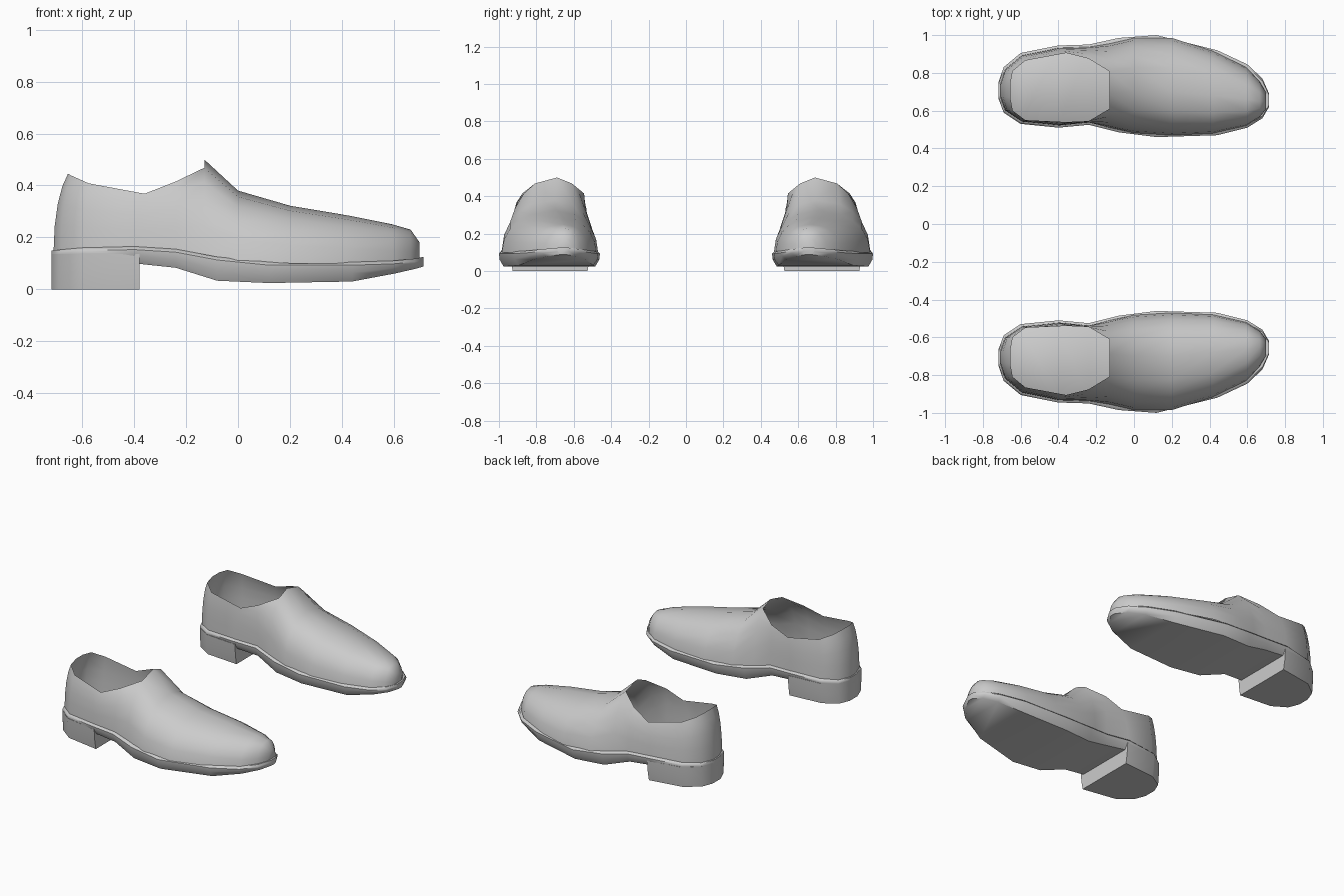
import bpy
import bmesh
from math import sin, cos, radians

if "Cube" in bpy.data.objects:
    bpy.data.objects.remove(bpy.data.objects["Cube"], do_unlink=True)

grey = bpy.data.materials.new("plain grey")
grey.use_nodes = True
grey.diffuse_color = (0.6, 0.6, 0.6, 1)
grey.node_tree.nodes["Principled BSDF"].inputs["Base Color"].default_value = (0.6, 0.6, 0.6, 1)

# Sole outline per station, heel to toe: x, inner y, outer y, underside z, welt z
SOLE = [
    (-.718, .665, .75, .10, .150), (-.69, .59, .83, .10, .152),
    (-.60, .53, .905, .10, .160), (-.40, .51, .945, .10, .165),
    (-.24, .525, .95, .083, .155), (-.08, .485, .985, .033, .125),
    (.12, .46, 1.0, .024, .105), (.44, .47, .92, .030, .105),
    (.60, .51, .845, .060, .110), (.68, .56, .77, .078, .118),
    (.715, .62, .69, .088, .125),
]
# Opening edge beside the heel stations: x, inner y, outer y, z
RIM = [(-.655, .67, .74, .445), (-.642, .60, .81, .438), (-.575, .55, .865, .408),
       (-.36, .54, .905, .368), (-.24, .545, .875, .415)]
# Vamp sections: x, inner y, outer y, base z, ridge y, ridge z
VAMP = [(-.13, .51, .955, .13, .69, .50), (0, .482, .985, .11, .70, .38),
        (.20, .47, .985, .10, .70, .322), (.42, .48, .915, .10, .68, .285),
        (.595, .52, .83, .105, .66, .25), (.665, .565, .755, .11, .65, .23),
        (.70, .61, .695, .115, .65, .18)]
ANGLES = [radians(a) for a in (0, 18, 34, 50, 66, 90)]


def lerp(a, b, t):
    return a + (b - a) * t


def finish(name, bm, angle):
    """Turn the mesh into a smooth object mirrored into a left and right pair."""
    bmesh.ops.remove_doubles(bm, verts=bm.verts, dist=1e-5)
    bmesh.ops.recalc_face_normals(bm, faces=bm.faces)
    mesh = bpy.data.meshes.new(name)
    bm.to_mesh(mesh)
    bm.free()
    mesh.materials.append(grey)
    obj = bpy.data.objects.new(name, mesh)
    bpy.context.collection.objects.link(obj)
    mirror = obj.modifiers.new("pair", 'MIRROR')
    mirror.use_axis = (False, True, False)
    mirror.use_mirror_merge = False
    bpy.ops.object.select_all(action='DESELECT')
    obj.select_set(True)
    bpy.context.view_layer.objects.active = obj
    bpy.ops.object.shade_smooth_by_angle(angle=radians(angle))
    return obj


def loft(bm, sections, closed=False):
    """Skin neighbouring point lists; the shorter list sets the strip length."""
    rows = [[bm.verts.new(p) for p in s] for s in sections]
    for a, b in zip(rows, rows[1:]):
        n = min(len(a), len(b))
        for i in range(n if closed else n - 1):
            j = (i + 1) % n
            bm.faces.new((a[i], a[j], b[j], b[i]))
    return rows


# Upper: one column of points per station, running round the heel from toe to toe
def vamp_column(s, side):
    x, edge, base, mid, top = s[0], s[side], s[3], s[4], s[5]
    return [(x, mid + (edge - mid) * max(cos(a), 0) ** .9 if a < 1.5 else mid,
             lerp(base, top, sin(a))) for a in ANGLES]


def quarter_column(s, r, side):
    out = []
    inset = .012 if side == 1 else -.012
    for a in ANGLES[:-1]:
        t = sin(a) / sin(ANGLES[-2])
        u = (1 - cos(a)) / (1 - cos(ANGLES[-2]))
        out.append((lerp(s[0] * .99, r[0], u), lerp(s[side] + inset, r[side], u),
                    lerp(s[4] - .01, r[3], t)))
    return out


def side_columns(side):
    heel = [quarter_column(s, r, side) for s, r in zip(SOLE, RIM)]
    return heel + [vamp_column(s, side) for s in VAMP]


bm = bmesh.new()
columns = side_columns(1)[::-1] + side_columns(2)
rows = loft(bm, columns)
bm.faces.new(rows[0] + rows[-1][-2::-1])
finish("shoe_upper", bm, 60)

# Sole: closed cross-sections with a projecting welt and a tucked-in underside
bm = bmesh.new()
sections = []
for x, yi, yo, low, high in SOLE:
    w = min(.025, (yo - yi) * .25)
    mid = lerp(low, high, .45)
    sections.append([(x, yi + w, low), (x, yi + .004, mid), (x, yi, high - .012),
                     (x, yi + w * .5, high), (x, yo - w * .5, high),
                     (x, yo, high - .012), (x, yo - .004, mid), (x, yo - w, low)])
rows = loft(bm, sections, closed=True)
for end in (rows[0], rows[-1]):
    bm.faces.new(end)
finish("sole", bm, 50)

# Heel block: rounded back, straight front, slightly narrower at the ground
bm = bmesh.new()
back = [(s[0], s[1], s[2]) for s in SOLE[:3]] + [(-.38, .51, .945)]
outline = [(x, yi) for x, yi, yo in back[::-1]] + [(x, yo) for x, yi, yo in back]
rings = [[(x, lerp(.715, y, k), z) for x, y in outline]
         for z, k in ((0, .92), (.06, .97), (.135, 1.0))]
rows = loft(bm, rings, closed=True)
for end in (rows[0], rows[-1]):
    bm.faces.new(end)
finish("heel_block", bm, 50)
